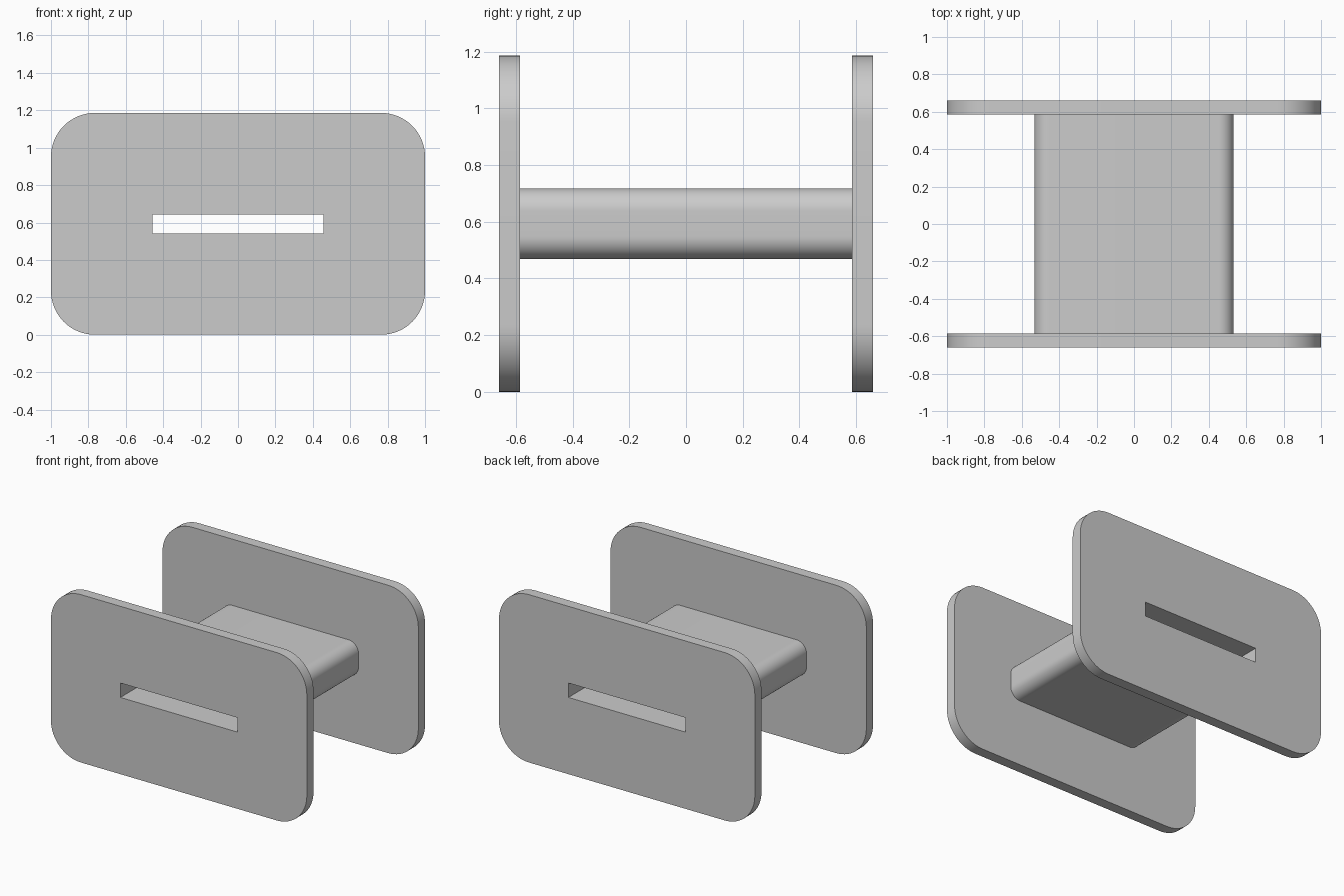
import bpy, bmesh, math

if "Cube" in bpy.data.objects:
    bpy.data.objects.remove(bpy.data.objects["Cube"])

SEG = 16          # segments per rounded corner
CZ = 0.593        # height of the spool axis


def ring(bm, y, hx, hz, r):
    """Rounded rectangle in the XZ plane at depth y."""
    verts = []
    for q, (sx, sz) in enumerate([(1, 1), (-1, 1), (-1, -1), (1, -1)]):
        for i in range(SEG + 1):
            a = math.pi / 2 * (q + i / SEG)
            verts.append(bm.verts.new((sx * (hx - r) + r * math.cos(a), y,
                                       CZ + sz * (hz - r) + r * math.sin(a))))
    return verts


FLANGE = (1.0, CZ, 0.235)
CORE = (0.533, 0.125, 0.08)
SLOT = (0.457, 0.051, 0.0)
OUT, IN = 0.66, 0.585

# spool: slot edge, front flange, core, back flange, then back through the slot
bm = bmesh.new()
rings = [ring(bm, y, *shape) for y, shape in [
    (-OUT, SLOT), (-OUT, FLANGE), (-IN, FLANGE), (-IN, CORE),
    (IN, CORE), (IN, FLANGE), (OUT, FLANGE), (OUT, SLOT)]]
for a, b in zip(rings, rings[1:] + rings[:1]):
    n = len(a)
    for i in range(n):
        j = (i + 1) % n
        bm.faces.new((a[i], a[j], b[j], b[i]))
# square slot corners collapse to single points
bmesh.ops.remove_doubles(bm, verts=bm.verts, dist=1e-5)
bmesh.ops.recalc_face_normals(bm, faces=bm.faces)
mesh = bpy.data.meshes.new("spool")
bm.to_mesh(mesh)
bm.free()
spool = bpy.data.objects.new("spool", mesh)
bpy.context.collection.objects.link(spool)

# plain grey
grey = bpy.data.materials.new("grey")
grey.diffuse_color = (0.6, 0.6, 0.6, 1)
grey.use_nodes = True
grey.node_tree.nodes["Principled BSDF"].inputs["Base Color"].default_value = grey.diffuse_color
mesh.materials.append(grey)

# smooth rounded corners, sharp rims
bpy.context.view_layer.objects.active = spool
spool.select_set(True)
bpy.ops.object.shade_smooth_by_angle(angle=math.radians(30))
